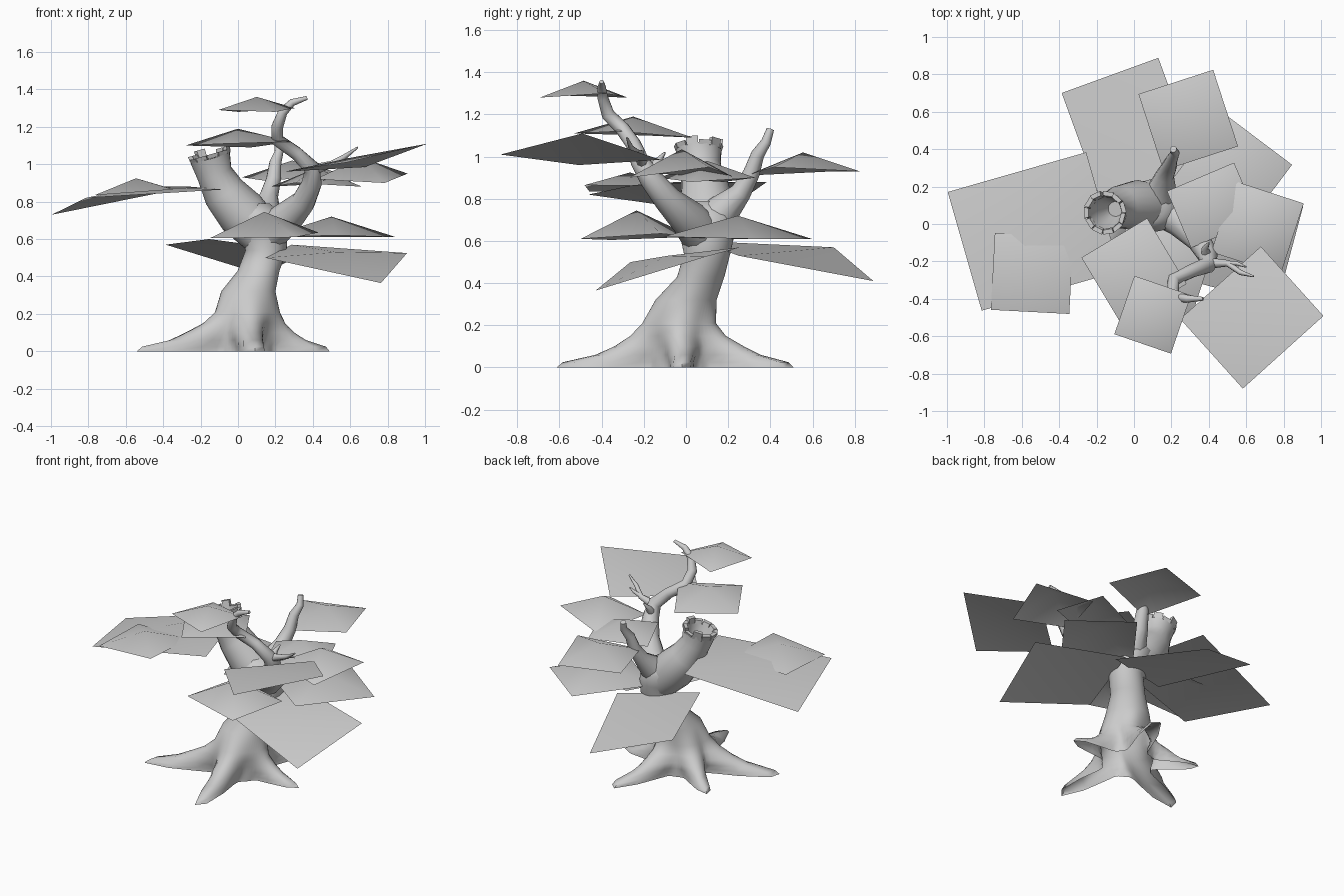
import bpy, bmesh, math, random
from mathutils import Vector, Matrix

random.seed(4)
cube = bpy.data.objects.get("Cube")
if cube:
    bpy.data.objects.remove(cube, do_unlink=True)

grey = bpy.data.materials.new("plain_grey")
grey.use_nodes = True
grey.diffuse_color = (0.6, 0.6, 0.6, 1)
grey.node_tree.nodes["Principled BSDF"].inputs["Base Color"].default_value = grey.diffuse_color


def finish(name, bm, angle=60):
    """Turn a bmesh into a smooth shaded grey object."""
    mesh = bpy.data.meshes.new(name)
    bmesh.ops.recalc_face_normals(bm, faces=bm.faces)
    bm.to_mesh(mesh)
    bm.free()
    mesh.materials.append(grey)
    obj = bpy.data.objects.new(name, mesh)
    bpy.context.collection.objects.link(obj)
    bpy.ops.object.select_all(action="DESELECT")
    obj.select_set(True)
    bpy.context.view_layer.objects.active = obj
    bpy.ops.object.shade_smooth_by_angle(angle=math.radians(angle))


def loft(name, rings, cap_start=True, cap_end=True):
    """Skin a list of rings that share the same point count."""
    bm = bmesh.new()
    loops = [[bm.verts.new(p) for p in ring] for ring in rings]
    count = len(loops[0])
    for low, high in zip(loops, loops[1:]):
        for i in range(count):
            j = (i + 1) % count
            bm.faces.new((low[i], low[j], high[j], high[i]))
    if cap_start:
        bm.faces.new(loops[0][::-1])
    if cap_end:
        bm.faces.new(loops[-1])
    finish(name, bm)


def limb(name, points, radii, sides=12, open_start=False, open_end=False):
    """Tapered tube along a path."""
    path = [Vector(p) for p in points]
    rings = []
    last = len(path) - 1
    side = Vector((1, 0, 0))
    for i, (p, r) in enumerate(zip(path, radii)):
        along = (path[min(i + 1, last)] - path[max(i - 1, 0)]).normalized()
        side = (side - along * side.dot(along)).normalized()
        up = along.cross(side)
        turns = [math.tau * k / sides for k in range(sides)]
        rings.append([p + (side * math.cos(t) + up * math.sin(t)) * r for t in turns])
    loft(name, rings, not open_start, not open_end)


def card(name, centre, width, depth, angle, heights):
    """Foliage sheet with a raised middle; heights belong to its four corners."""
    bm = bmesh.new()
    turn = Matrix.Rotation(math.radians(angle), 3, "Z")
    middle = bm.verts.new(centre)
    corners = []
    for (sx, sy), z in zip(((-1, -1), (1, -1), (1, 1), (-1, 1)), heights):
        p = Vector(centre) + turn @ Vector((sx * width / 2, sy * depth / 2, 0))
        corners.append(bm.verts.new((p.x, p.y, z)))
    for i in range(4):
        bm.faces.new((corners[i], corners[(i + 1) % 4], middle))
    finish(name, bm)


# Trunk: round rings whose lower part spreads into root lobes, open underneath
root_tips = [Vector(t) for t in ((-.59, -.24), (.08, -.6), (.46, 0), (.2, .54), (-.37, .26))]
# height, centre x, centre y, radius, share of root length, root half angle
levels = [
    (0, .03, -.02, .17, 1, .2),
    (.025, .03, -.02, .17, .93, .2),
    (.06, .03, -.02, .17, .56, .28),
    (.1, .03, -.02, .17, .35, .34),
    (.15, .04, -.03, .165, .16, .4),
    (.21, .05, -.03, .165, .03, .4),
    (.32, .055, 0, .145, 0, 1),
    (.43, .11, .07, .112, 0, 1),
    (.54, .15, .1, .11, 0, 1),
    (.63, .135, .1, .13, 0, 1),
    (.72, .11, .1, .14, 0, 1),
    (.79, .08, .1, .09, 0, 1),
]
trunk_rings = []
for z, cx, cy, core, share, spread in levels:
    ring = []
    for k in range(60):
        a = math.tau * k / 60
        r = core
        for tip in root_tips:
            gap = math.remainder(a - math.atan2(tip.y, tip.x), math.tau)
            r = max(r, core + (tip.length - core) * share * math.exp(-(gap / spread) ** 2))
        ring.append((cx + r * math.cos(a), cy + r * math.sin(a), z))
    trunk_rings.append(ring)
loft("trunk_and_roots", trunk_rings, cap_start=False)

# Broken hollow limb with a ragged rim
limb("hollow_limb",
     [(.13, .1, .62), (.02, .1, .74), (-.075, .09, .85), (-.125, .07, .95), (-.15, .06, 1.04)],
     [.115, .135, .115, .096, .11], sides=20, open_start=True, open_end=True)
limb("hollow_inside", [(-.1, .08, .88), (-.13, .07, .96), (-.15, .06, 1.04)],
     [.04, .07, .088], sides=20, open_end=True)

rim_centre, lean = Vector((-.15, .06, 1.04)), Matrix.Rotation(math.radians(-16), 3, "Y")
bm = bmesh.new()
splinters = 11
for k in range(splinters):
    a0, a1 = (math.tau * (k + s) / splinters for s in (.04, .96))
    top = random.choice((.012, .03, .05))
    edges = []
    for z, flare in ((-.01, 0), (top, .008)):
        edges.append([bm.verts.new(rim_centre + lean @ Vector(
            ((r + flare) * math.cos(a), (r + flare) * math.sin(a), z)))
            for r, a in ((.085, a0), (.11, a0), (.11, a1), (.085, a1))])
    low, high = edges
    bm.faces.new(low[::-1])
    bm.faces.new(high)
    for i in range(4):
        j = (i + 1) % 4
        bm.faces.new((low[i], low[j], high[j], high[i]))
finish("ragged_rim", bm, 30)

# Living branches and twigs
limb("rear_branch",
     [(.11, .1, .66), (.15, .18, .75), (.165, .26, .83), (.19, .31, .92), (.2, .34, 1.01),
      (.22, .38, 1.07), (.21, .4, 1.13)],
     [.11, .08, .05, .04, .032, .024, .018])
limb("front_branch",
     [(.15, .08, .62), (.26, .01, .71), (.35, -.09, .8), (.395, -.17, .9), (.395, -.22, .98),
      (.31, -.25, 1.06), (.21, -.3, 1.13), (.21, -.37, 1.2), (.24, -.395, 1.28),
      (.29, -.4, 1.33), (.37, -.4, 1.355)],
     [.1, .09, .065, .054, .044, .036, .035, .032, .026, .02, .01])
limb("long_twig", [(.4, -.21, .97), (.5, -.21, 1), (.57, -.26, 1.04), (.64, -.28, 1.09)],
     [.03, .018, .014, .005], sides=8)
limb("short_twig", [(.49, -.21, 1), (.55, -.21, 1.02), (.6, -.23, 1.03)],
     [.015, .011, .004], sides=8)
limb("upright_twig", [(.39, -.17, .93), (.38, -.13, .98), (.4, -.1, 1.02)],
     [.03, .018, .005], sides=8)

# Foliage sheets, lowest to highest
card("rear_low_foliage", (-.012, .475, .55), .55, .68, 20, (.6, .53, .41, .57))
card("left_low_foliage", (.525, -.085, .53), .64, .54, -15, (.5, .365, .525, .57))
card("front_low_foliage", (.14, -.235, .745), .48, .4, -18, (.605, .61, .635, .62))
card("left_rear_foliage", (.5, .245, .72), .465, .53, -37, (.61, .62, .61, .61))
card("right_wide_foliage", (-.535, -.04, .88), .77, .66, 16, (.82, .865, .88, .73))
card("right_small_foliage", (-.545, -.265, .925), .42, .41, -3, (.835, .865, .86, .84))
card("left_inner_foliage", (.42, .1, .98), .39, .33, 23, (.9, .88, .9, .88))
card("rear_upper_foliage", (.29, .555, 1.02), .42, .43, 18, (.91, .95, .93, .93))
card("left_middle_foliage", (.66, -.02, 1.035), .39, .4, -18, (.92, .9, .95, .9))
card("left_front_foliage", (.63, -.5, 1.04), .5, .58, -48, (.96, 1.01, 1.11, .985))
card("front_upper_foliage", (0, -.25, 1.19), .41, .41, -59, (1.1, 1.11, 1.12, 1.09))
card("top_foliage", (.1, -.485, 1.36), .32, .33, -19, (1.29, 1.28, 1.3, 1.28))
